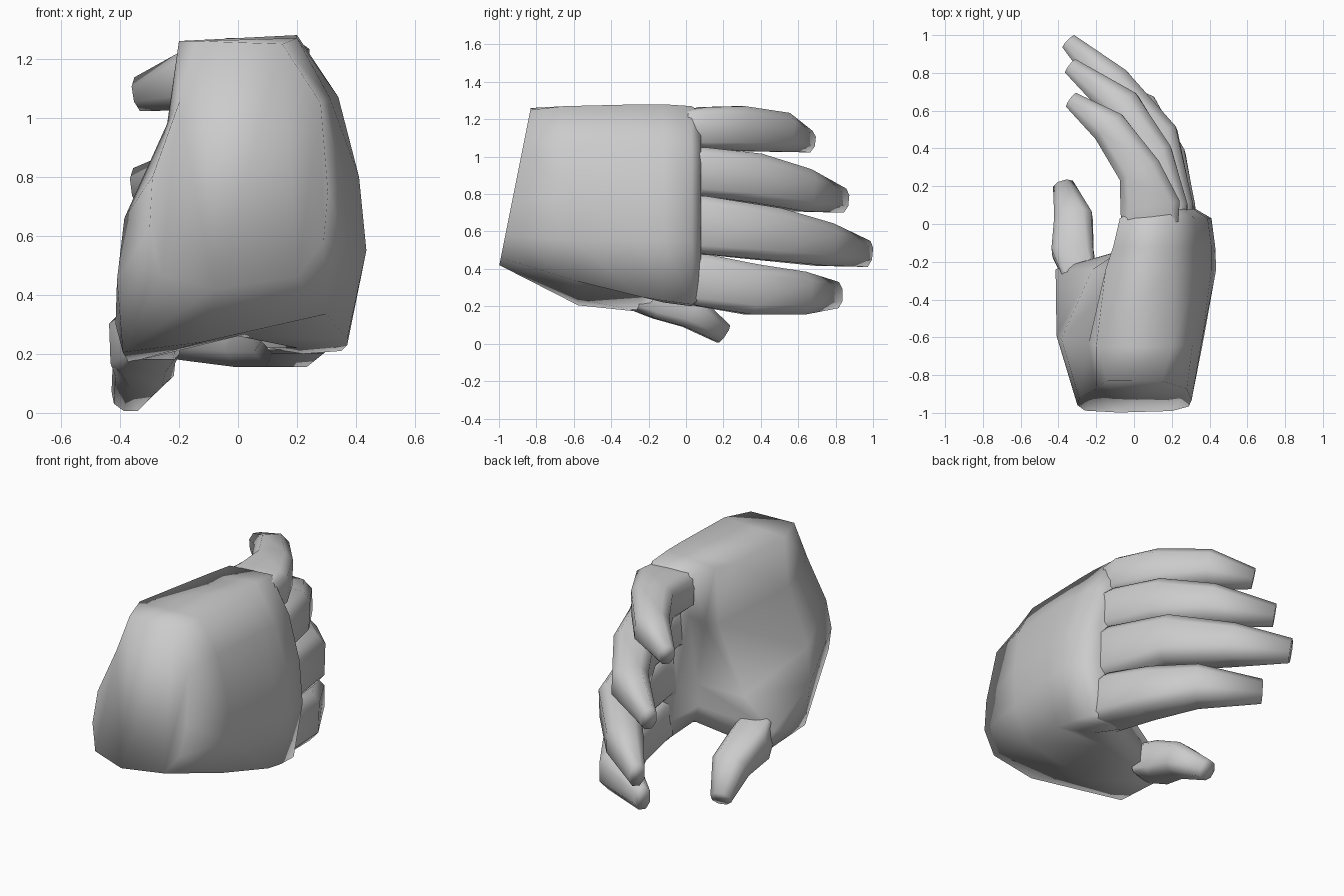
import bpy, bmesh, math
from mathutils import Vector


def loft(name, rings, angle=180, root_cap=True):
    """Skin a list of equal-length rings of points into a smooth mesh."""
    bm = bmesh.new()
    vr = [[bm.verts.new(p) for p in r] for r in rings]
    n = len(vr[0])
    for a, b in zip(vr, vr[1:]):
        for i in range(n):
            j = (i + 1) % n
            bm.faces.new((a[i], a[j], b[j], b[i]))
    caps = [bm.faces.new(vr[-1])]
    if root_cap:
        caps.append(bm.faces.new(vr[0][::-1]))
    bmesh.ops.triangulate(bm, faces=caps)
    bmesh.ops.recalc_face_normals(bm, faces=bm.faces)
    me = bpy.data.meshes.new(name)
    bm.to_mesh(me)
    bm.free()
    ob = bpy.data.objects.new(name, me)
    bpy.context.collection.objects.link(ob)
    bpy.ops.object.select_all(action='DESELECT')
    ob.select_set(True)
    bpy.context.view_layer.objects.active = ob
    bpy.ops.object.shade_smooth_by_angle(angle=math.radians(angle))
    return ob


def finger(name, path):
    """Tapered eight-sided digit, boxy at the root and rounder at the tip;
    path rows are x, y, z, half width, half height. The hidden root is open."""
    pts = [Vector(p[:3]) for p in path]
    rings = []
    for i, p in enumerate(path):
        t = (pts[min(i + 1, len(pts) - 1)] - pts[max(i - 1, 0)]).normalized()
        side = t.cross(Vector((0, 0, 1))).normalized()
        up = side.cross(t)
        c = .8 - .35 * i / (len(path) - 1)
        octagon = [(1, c), (c, 1), (-c, 1), (-1, c), (-1, -c), (-c, -1), (c, -1), (1, -c)]
        rings.append([pts[i] + side * p[3] * u + up * p[4] * v for u, v in octagon])
    return loft(name, rings, root_cap=False)


# Palm: sections from wrist to knuckles, (y at top, backward tilt, xz outline)
sections = [
    (-0.83, 0.20, [(-.14, 1.26), (.15, 1.25), (.28, 1.05), (.305, .75), (.29, .58), (.20, .46),
                   (-.08, .42), (-.26, .47), (-.30, .62), (-.29, .80), (-.20, 1.05)]),
    (-0.65, -.07, [(-.20, 1.26), (.20, 1.27), (.31, 1.07), (.36, .80), (.37, .55), (.30, .335),
                   (-.12, .24), (-.39, .205), (-.41, .45), (-.385, .66), (-.24, .98)]),
    (-0.24, 0.0, [(-.15, 1.24), (.20, 1.28), (.34, 1.07), (.41, .80), (.435, .55), (.37, .25),
                  (0, .26), (-.37, .17), (-.415, .30), (-.22, .46), (-.05, .85)]),
    (-0.12, 0.0, [(-.11, 1.25), (.20, 1.28), (.33, 1.06), (.41, .80), (.43, .55), (.37, .23),
                  (.20, .22), (.03, .29), (0, .39), (.01, .52), (-.04, .90)]),
    (0.03, 0.0, [(-.075, 1.25), (.20, 1.27), (.32, 1.06), (.39, .80), (.41, .55), (.35, .21),
                 (.22, .20), (.10, .22), (.07, .34), (.04, .58), (-.04, 1.0)]),
]
rings = [[Vector((x, y - tilt * (1.26 - z), z)) for x, z in outline]
         for y, tilt, outline in sections]
# knuckle end pulled in towards the finger roots
rings.append([Vector((.17 + (p.x - .17) * .65, .08, .73 + (p.z - .73) * .94)) for p in rings[-1]])
loft("palm", rings)

# Fingers
finger("little_finger", [(.085, .015, 1.15, .15, .10), (.085, .09, 1.155, .16, .11),
                         (.03, .28, 1.15, .115, .12), (-.13, .51, 1.13, .095, .105),
                         (-.33, .655, 1.08, .045, .058)])
finger("ring_finger", [(.14, .02, .92, .14, .13), (.14, .08, .92, .145, .13),
                       (.09, .36, .885, .115, .133), (-.06, .62, .82, .10, .115),
                       (-.335, .835, .765, .045, .065)])
finger("middle_finger", [(.175, .02, .635, .13, .155), (.18, .08, .635, .135, .155),
                         (.12, .46, .585, .115, .142), (-.11, .74, .53, .10, .115),
                         (-.345, .965, .48, .045, .07)])
finger("index_finger", [(.20, .02, .345, .12, .13), (.20, .08, .34, .125, .14),
                        (.16, .35, .29, .115, .135), (.03, .60, .27, .105, .115),
                        (-.27, .80, .26, .045, .07)])

# Thumb, growing out of the thumb mound
finger("thumb", [(-.29, -.26, .27, .09, .09), (-.325, -.14, .235, .11, .105),
                 (-.32, .03, .17, .10, .09), (-.372, .20, .052, .055, .055)])
